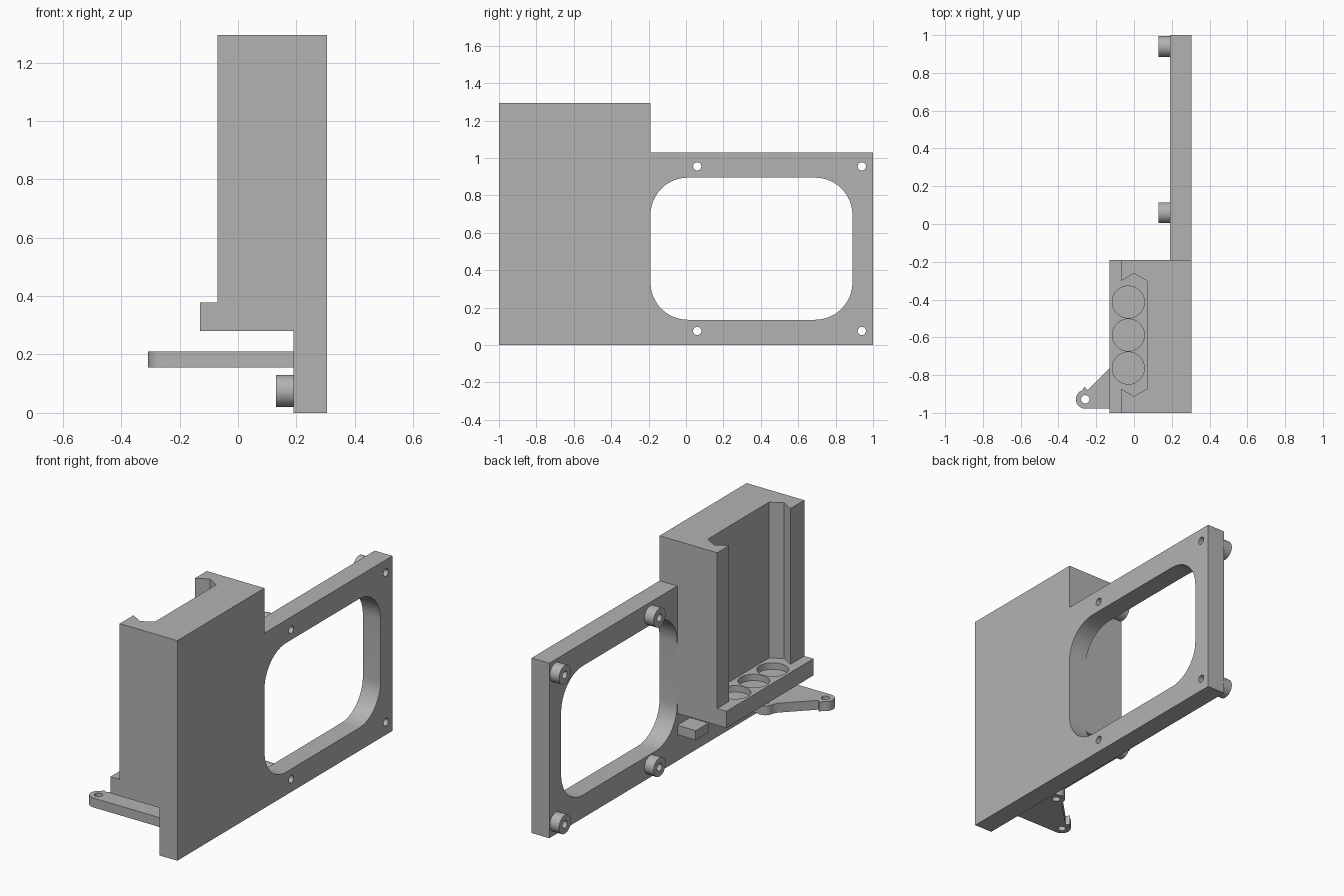
import bpy, bmesh
from math import cos, sin, radians
from mathutils import Vector

cube = bpy.data.objects.get("Cube")
if cube:
    bpy.data.objects.remove(cube, do_unlink=True)

grey = bpy.data.materials.new("matte_grey")
grey.use_nodes = True
colour = (0.45, 0.45, 0.45, 1)
grey.diffuse_color = colour
grey.node_tree.nodes["Principled BSDF"].inputs["Base Color"].default_value = colour


def arc(cx, cy, r, start, end, steps=12):
    angles = [radians(start + (end - start) * i / steps) for i in range(steps + 1)]
    return [(cx + r * cos(a), cy + r * sin(a)) for a in angles]


def circle(cx, cy, r):
    return arc(cx, cy, r, 0, 360, 40)[:-1]


def rect(a0, a1, b0, b1):
    return [(a0, b0), (a1, b0), (a1, b1), (a0, b1)]


def prism(name, profile, low, high, axis="z"):
    """Extrude a closed profile along z (profile in x, y) or x (profile in y, z)."""
    bm = bmesh.new()
    place = (lambda p: (low, *p)) if axis == "x" else (lambda p: (*p, low))
    face = bm.faces.new([bm.verts.new(place(p)) for p in profile])
    moved = bmesh.ops.extrude_face_region(bm, geom=[face])["geom"]
    step = Vector((high - low, 0, 0) if axis == "x" else (0, 0, high - low))
    bmesh.ops.translate(bm, vec=step, verts=[v for v in moved if isinstance(v, bmesh.types.BMVert)])
    bmesh.ops.recalc_face_normals(bm, faces=bm.faces)
    mesh = bpy.data.meshes.new(name)
    bm.to_mesh(mesh)
    bm.free()
    mesh.materials.append(grey)
    obj = bpy.data.objects.new(name, mesh)
    bpy.context.collection.objects.link(obj)
    return obj


def finish(obj, cutters=()):
    """Cut the openings, then smooth the round walls."""
    bpy.ops.object.select_all(action="DESELECT")
    bpy.context.view_layer.objects.active = obj
    obj.select_set(True)
    for cutter in cutters:
        mod = obj.modifiers.new("opening", "BOOLEAN")
        mod.operation, mod.solver, mod.object = "DIFFERENCE", "EXACT", cutter
        bpy.ops.object.modifier_apply(modifier=mod.name)
        bpy.data.objects.remove(cutter, do_unlink=True)
    bpy.ops.object.shade_smooth_by_angle(angle=radians(30))


# Main dimensions
inner, outer = 0.19, 0.305
end = -0.19
floor_low, floor_top, top = 0.28, 0.378, 1.295
screws = [(y, z) for y in (0.06, 0.94) for z in (0.075, 0.955)]

# Mounting plate with rounded window and screw holes
plate = prism("mounting_plate", [(-1, 0), (1, 0), (1, 1.03), (end, 1.03), (end, top), (-1, top)],
              inner, outer, "x")
r, y0, y1, z0, z1 = 0.2, end, 0.89, 0.135, 0.895
window = (arc(y1 - r, z1 - r, r, 0, 90) + arc(y0 + r, z1 - r, r, 90, 180)
          + arc(y0 + r, z0 + r, r, 180, 270) + arc(y1 - r, z0 + r, r, 270, 360))
cutters = [prism("window_cutter", window, 0, 0.5, "x")]
cutters += [prism("screw_cutter", circle(y, z, 0.022), 0, 0.5, "x") for y, z in screws]
finish(plate, cutters)

# Hollow standoffs
for y, z in screws:
    standoff = prism("standoff", circle(y, z, 0.055), 0.13, inner, "x")
    finish(standoff, [prism("bore_cutter", circle(y, z, 0.022), 0, 0.5, "x")])

# Upright holder with a channel that has angled side grooves
channel = [(-0.07, -0.302), (0, -0.262), (0.07, -0.302),
           (0.07, -0.872), (0, -0.912), (-0.07, -0.872)]
finish(prism("holder_walls", [(inner, -1), (inner, end), (-0.07, end)] + channel + [(-0.07, -1)],
             floor_top, top))

# Holder floor with three round pockets
floor = prism("holder_floor", rect(-0.13, inner, -1, end), floor_low, floor_top)
finish(floor, [prism("pocket_cutter", circle(-0.03, y, 0.085), 0.34, 0.5)
               for y in (-0.413, -0.588, -0.763)])

# Side bracket with two screw eyes
tip, eye = (-0.258, -0.928), (-0.025, -0.70)
outline = ([(inner, -0.978)] + arc(*tip, 0.05, 270, 110)
           + [(-0.262, -0.862), (-0.245, -0.88), (-0.09, -0.725)]
           + arc(*eye, 0.05, 180, 60) + [(inner, -0.657)])
finish(prism("side_bracket", outline, 0.155, 0.21),
       [prism("eye_cutter", circle(*c, 0.022), 0, 0.25) for c in (tip, eye)])

# Small support tab below the holder
finish(prism("support_tab", rect(0.07, inner, -0.31, end), 0.155, 0.21))
